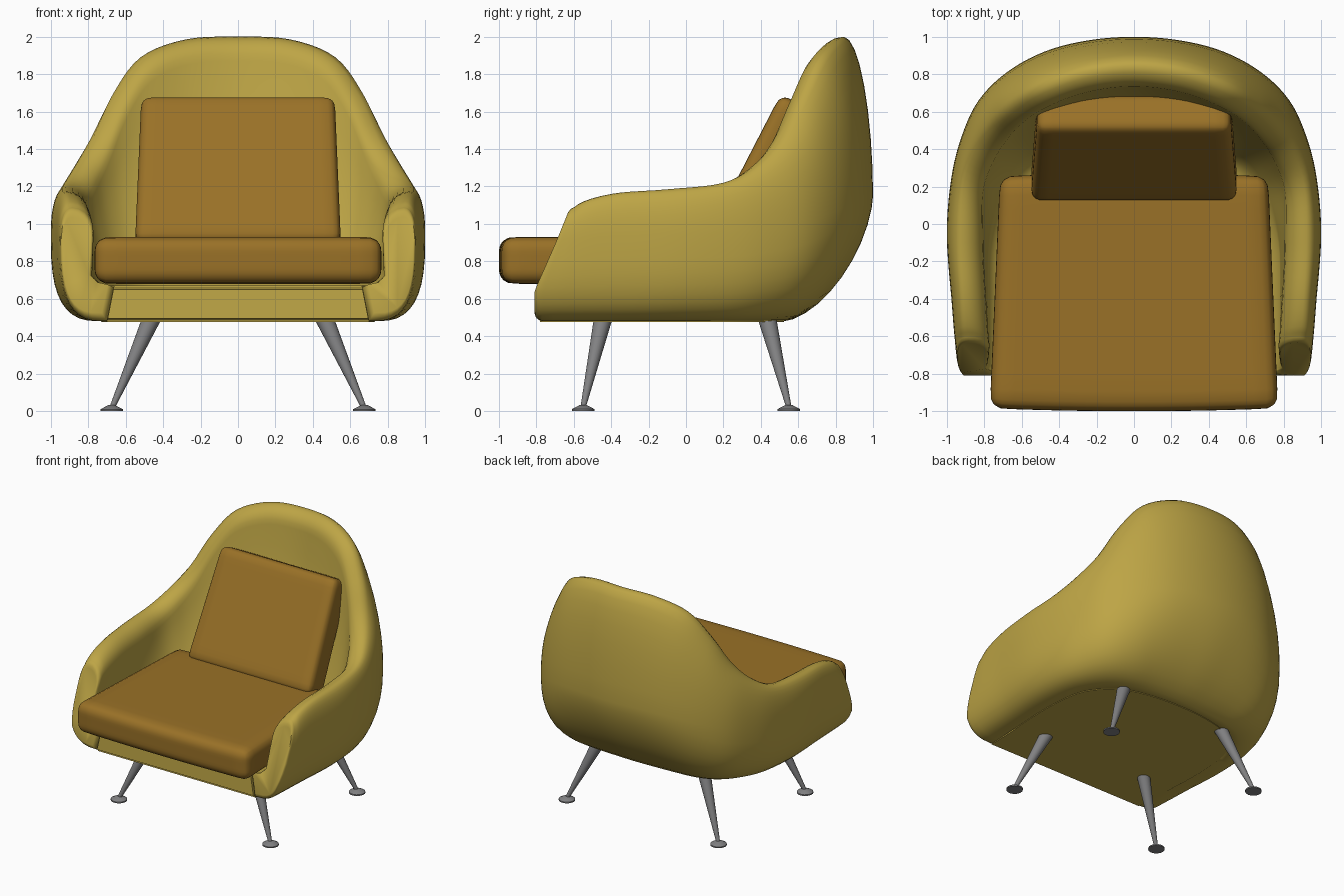
import bpy, bmesh, math
from mathutils import Vector, Matrix

if "Cube" in bpy.data.objects:
    bpy.data.objects.remove(bpy.data.objects["Cube"])


def material(name, rgb):
    m = bpy.data.materials.new(name)
    m.diffuse_color = (*rgb, 1)
    m.use_nodes = True
    m.node_tree.nodes["Principled BSDF"].inputs["Base Color"].default_value = m.diffuse_color
    return m


SHELL = material("mustard upholstery", (0.51, 0.375, 0.06))
CUSHION = material("brown cushion fabric", (0.32, 0.165, 0.02))
METAL = material("grey metal", (0.22, 0.22, 0.225))


def finish(name, bm, mat, angle=40):
    bmesh.ops.recalc_face_normals(bm, faces=bm.faces)
    me = bpy.data.meshes.new(name)
    bm.to_mesh(me)
    bm.free()
    ob = bpy.data.objects.new(name, me)
    bpy.context.collection.objects.link(ob)
    me.materials.append(mat)
    bpy.ops.object.select_all(action='DESELECT')
    ob.select_set(True)
    bpy.context.view_layer.objects.active = ob
    bpy.ops.object.shade_smooth_by_angle(angle=math.radians(angle))
    return ob


def loft(bm, rings):
    """Skin closed rings of points, with both ends capped."""
    vs = [[bm.verts.new(p) for p in r] for r in rings]
    n = len(vs[0])
    for a, b in zip(vs, vs[1:]):
        for i in range(n):
            bm.faces.new((a[i], a[(i + 1) % n], b[(i + 1) % n], b[i]))
    bm.faces.new(vs[0])
    bm.faces.new(vs[-1])


# Stations from the arm front to the centre of the back:
# rim x y z, outer belt x y, bottom edge x y, inner foot x y
ROWS = [
    (.885, -.58, 1.09, .95, -.60, .70, -.60, .78, -.60),
    (.905, -.40, 1.16, .975, -.40, .72, -.42, .78, -.40),
    (.92, -.10, 1.185, 1.0, -.05, .73, -.10, .77, -.10),
    (.91, .20, 1.22, .975, .25, .70, .18, .71, .12),
    (.85, .38, 1.32, .92, .47, .62, .33, .64, .25),
    (.77, .51, 1.47, .83, .66, .52, .42, .56, .33),
    (.67, .62, 1.69, .68, .81, .42, .47, .46, .37),
    (.52, .72, 1.89, .48, .92, .30, .50, .33, .39),
    (.28, .81, 1.985, .25, .98, .15, .52, .17, .40),
    (0, .845, 2.0, 0, 1.0, 0, .525, 0, .40),
]
LAST = len(ROWS) - 1
before = tuple(2 * a - b for a, b in zip(ROWS[0], ROWS[1]))
after = tuple(-v if i in (0, 3, 5, 7) else v for i, v in enumerate(ROWS[-2]))
PAD = [before] + ROWS + [after]


def row_at(s):
    """Catmull-Rom blend of the stations."""
    i = min(int(s), LAST - 1)
    t = s - i
    return [.5 * (2 * b + (c - a) * t + (2 * a - 5 * b + 4 * c - d) * t * t
                  + (3 * b - a - 3 * c + d) * t ** 3)
            for a, b, c, d in zip(*PAD[i:i + 4])]


def section(s):
    rx, ry, rz, ox, oy, bx, by, ix, iy = row_at(s)
    rim, belt = Vector((rx, ry, rz)), Vector((ox, oy, 0))
    foot, low = Vector((ix, iy, .72)), Vector((bx, by, .48))
    k = max(0, min(1, (rz - 1.1) / .9))
    zb = .92 + .23 * k
    pts = []

    def arc(a, b, z0, z1, n, steps):
        # superellipse quarter from a (height z0) to b (height z1)
        for j in range(steps):
            q = j / steps * math.pi / 2
            u, w = math.sin(q) ** (2 / n), math.cos(q) ** (2 / n)
            p = a.lerp(b, u)
            pts.append(Vector((p.x, p.y, z1 + (z0 - z1) * w)))

    arc(low, belt, .48, zb, 3 - 1.4 * k, 10)
    # belt up to rim: same quarter, walked from the rim down then reversed
    mark = len(pts)
    arc(rim, belt, rz, zb, 2.4 - .5 * k, 8)
    pts[mark:] = [Vector((belt.x, belt.y, zb))] + pts[mark:][::-1]
    # rounded inner lip, then sloping inner wall
    inward = (foot - rim)
    inward.z = 0
    inward.normalize()
    for j in range(1, 6):
        q = j / 5 * math.pi / 2
        pts.append(rim + inward * .115 * math.sin(q) - Vector((0, 0, .13 * (1 - math.cos(q)))))
    lip = pts[-1].copy()
    ctrl = lip.lerp(foot, .5) + (lip - foot).project(inward) * .3
    for j in range(1, 8):
        t = j / 7
        pts.append(lip * (1 - t) ** 2 + ctrl * 2 * t * (1 - t) + foot * t * t)
    pts.append(foot + inward * .05 + Vector((0, 0, -.045)))
    pts.append(foot + inward * .12 + Vector((0, 0, -.06)))
    # slanted arm front
    if s < 1:
        m = (1 - s) ** 1.5
        for p in pts:
            p.y += m * (-.77 + .37 * max(0, p.z - .62) - p.y)
    return pts


# Wrap-around shell
half = []
base_ring = section(0)
for dy, f in ((.04, .84), (.035, .91), (.022, .965), (.008, .99)):
    half.append([Vector((.87 + (p.x - .87) * f, p.y - dy, .76 + (p.z - .76) * f))
                 for p in base_ring])
N = 5
half += [section(i / N) for i in range(LAST * N + 1)]
other = [[Vector((-p.x, p.y, p.z)) for p in r] for r in half[-2::-1]]
bm = bmesh.new()
loft(bm, half + other)
finish("shell", bm, SHELL, 60)

# Seat base with front rail, following the shell's bottom edge
edge = [row_at(i / 3)[5:7] for i in range(LAST * 3 + 1)]
edge[0][1] = -.80
plan = edge + [(-x, y) for x, y in edge[-2::-1]]
bm = bmesh.new()
loft(bm, [[(x, y, .475) for x, y in plan],
          [(x * .945, max(y, -.79), .67) for x, y in plan]])
front = [e for e in bm.edges if all(v.co.y < -.7 for v in e.verts) and abs(e.verts[0].co.x - e.verts[1].co.x) > .5]
bmesh.ops.bevel(bm, geom=front, offset=.02, segments=3, affect='EDGES')
finish("seat_base", bm, SHELL)


def cushion(name, half, r, taper_axis, taper, bow, matrix):
    """Rounded box that narrows along one axis."""
    bm = bmesh.new()
    bmesh.ops.create_cube(bm, size=2)
    bmesh.ops.subdivide_edges(bm, edges=bm.edges[:], cuts=15, use_grid_fill=True)
    for v in bm.verts:
        p = v.co.copy()
        pos = Vector([h * math.sin(c * math.pi / 2) for h, c in zip(half, p)])
        core = Vector([max(r - h, min(h - r, c)) for h, c in zip(half, pos)])
        pos = core + (pos - core).normalized() * r
        n = Vector([c / h for c, h in zip(pos, half)])
        pos.x *= 1 - taper * (n[taper_axis] + 1) / 2
        pos.y *= 1 - bow * n.x ** 2
        v.co = matrix @ pos
    return finish(name, bm, CUSHION, 80)


cushion("seat_cushion", (.77, .635, .125), .075, 1, .07, .025,
        Matrix.Translation((0, -.365, .805)))
cushion("back_cushion", (.55, .11, .435), .055, 2, .06, 0,
        Matrix.Translation((0, .405, 1.257)) @ Matrix.Rotation(math.radians(-27.3), 4, 'X'))


def cone(bm, a, b, r1, r2):
    a, b = Vector(a), Vector(b)
    d = b - a
    m = Matrix.Translation((a + b) / 2) @ d.to_track_quat('Z', 'Y').to_matrix().to_4x4()
    bmesh.ops.create_cone(bm, cap_ends=True, segments=24, radius1=r1, radius2=r2,
                          depth=d.length, matrix=m)


# Splayed tapered legs with disc feet
for side, sx in (("right", 1), ("left", -1)):
    for end, ytop, ybot in (("front", -.44, -.55), ("rear", .43, .55)):
        bm = bmesh.new()
        cone(bm, (sx * .455, ytop, .51), (sx * .672, ybot, .02), .05, .014)
        cone(bm, (sx * .675, ybot, 0), (sx * .675, ybot, .01), .06, .06)
        cone(bm, (sx * .675, ybot, .01), (sx * .675, ybot, .032), .06, .018)
        finish(f"{end}_{side}_leg", bm, METAL)
